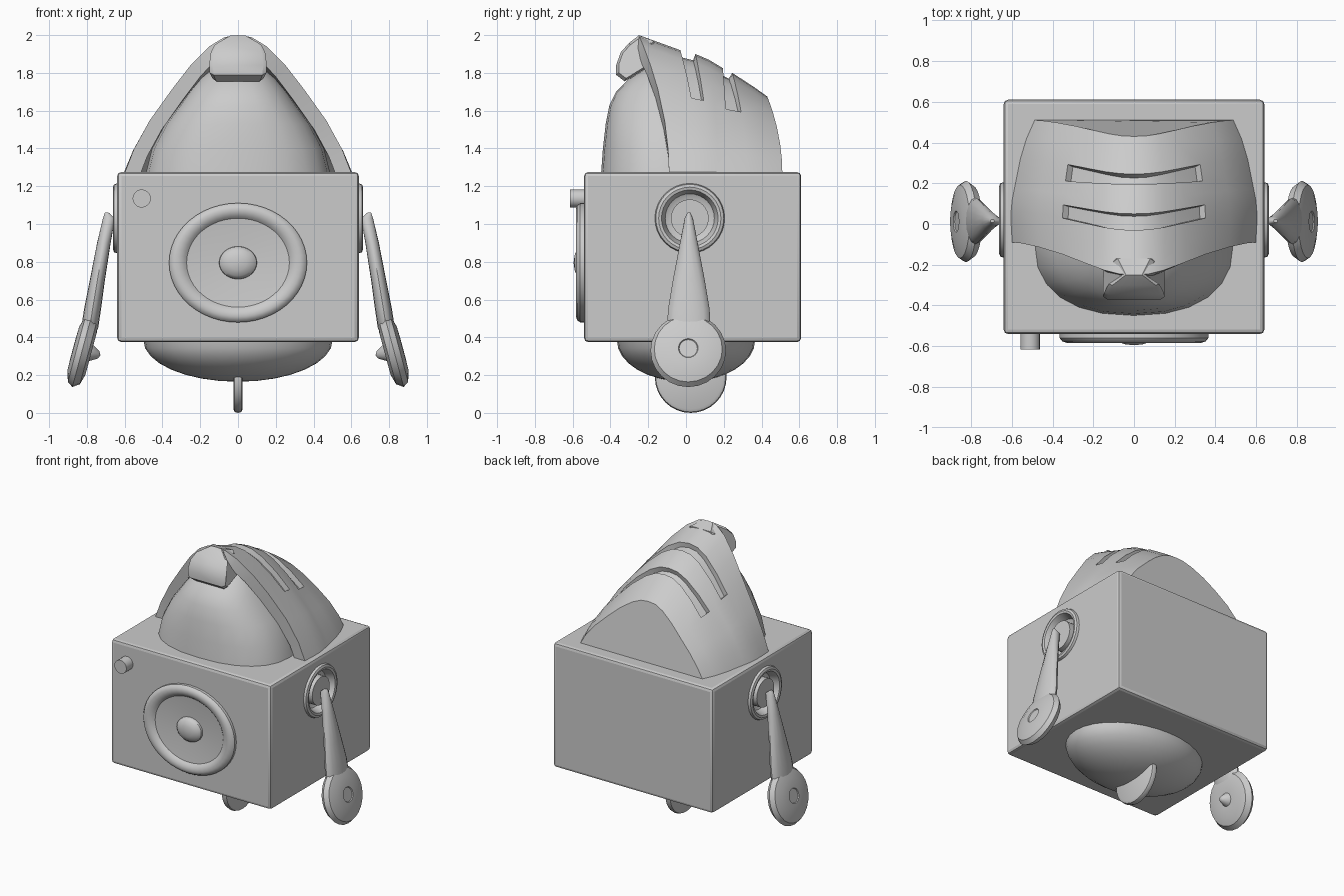
import bpy, bmesh
from math import sin, cos, pi, radians
from mathutils import Matrix, Vector

if "Cube" in bpy.data.objects:
    bpy.data.objects.remove(bpy.data.objects["Cube"])

grey = bpy.data.materials.new("plain grey")
grey.use_nodes = True
COLOUR = (0.6, 0.6, 0.6, 1)
grey.diffuse_color = COLOUR
grey.node_tree.nodes["Principled BSDF"].inputs["Base Color"].default_value = COLOUR


def activate(obj):
    bpy.ops.object.select_all(action='DESELECT')
    obj.select_set(True)
    bpy.context.view_layer.objects.active = obj


def apply_modifier(obj, kind, **settings):
    activate(obj)
    mod = obj.modifiers.new(kind.title(), kind)
    for key, value in settings.items():
        setattr(mod, key, value)
    bpy.ops.object.modifier_apply(modifier=mod.name)


def smooth(obj, angle=35):
    activate(obj)
    bpy.ops.object.shade_smooth_by_angle(angle=radians(angle))


def finish(name, bm, matrix=Matrix()):
    bmesh.ops.remove_doubles(bm, verts=bm.verts, dist=0.0005)
    bmesh.ops.transform(bm, matrix=matrix, verts=bm.verts)
    bmesh.ops.recalc_face_normals(bm, faces=bm.faces)
    mesh = bpy.data.meshes.new(name)
    bm.to_mesh(mesh)
    bm.free()
    obj = bpy.data.objects.new(name, mesh)
    bpy.context.collection.objects.link(obj)
    mesh.materials.append(grey)
    smooth(obj)
    return obj


def loft(name, rings, matrix=Matrix()):
    """Skin a list of closed rings and cap both ends."""
    bm = bmesh.new()
    loops = [[bm.verts.new(p) for p in ring] for ring in rings]
    n = len(loops[0])
    for a, b in zip(loops, loops[1:]):
        for i in range(n):
            j = (i + 1) % n
            bm.faces.new((a[i], a[j], b[j], b[i]))
    bm.faces.new(loops[0])
    bm.faces.new(loops[-1])
    return finish(name, bm, matrix)


def oval(cx, cy, z, rx, ry, n=24, power=1.0):
    ring = []
    for i in range(n):
        c, s = cos(2 * pi * i / n), sin(2 * pi * i / n)
        ring.append((cx + rx * (abs(c) ** power) * (1 if c > 0 else -1),
                     cy + ry * (abs(s) ** power) * (1 if s > 0 else -1), z))
    return ring


def lathe(name, profile, matrix, n=32):
    """Turn (radius, height) points about the local z axis."""
    return loft(name, [oval(0, 0, h, max(r, 0.0002), max(r, 0.0002), n)
                       for r, h in profile], matrix)


def facing(x, y, z, axis):
    turn = Vector(axis).to_track_quat('Z', 'Y').to_matrix().to_4x4()
    return Matrix.Translation((x, y, z)) @ turn


# Body box with softened edges and a round recess on each side
bm = bmesh.new()
bmesh.ops.create_cube(bm, size=1)
body = finish("body_box", bm, Matrix.Translation((0, 0.035, 0.825))
              @ Matrix.Diagonal((1.28, 1.15, 0.9, 1)))
apply_modifier(body, 'BEVEL', width=0.022, segments=2)
for side in (1, -1):
    cutter = lathe("socket_cutter", [(0.15, -0.06), (0.15, 0.1)],
                   facing(side * 0.64, 0.02, 1.03, (side, 0, 0)))
    cutter.hide_render = True
    apply_modifier(body, 'BOOLEAN', object=cutter, operation='DIFFERENCE')
    bpy.data.objects.remove(cutter)
smooth(body)

# Oval speaker: rounded rim, shallow dish and centre dome
rim = [(0.365, -0.01), (0.365, 0.02), (0.352, 0.036), (0.33, 0.043),
       (0.305, 0.04), (0.285, 0.03), (0.272, 0.018)]
dish = [(0.2, 0.011), (0.1, 0.006)]
dome = [(0.098, 0.02), (0.08, 0.038), (0.045, 0.05), (0, 0.055)]
lathe("front_speaker", rim + dish + dome,
      Matrix.Translation((0, -0.54, 0.795)) @ Matrix.Diagonal((1, 1, 0.865, 1))
      @ facing(0, 0, 0, (0, -1, 0)), 48)

# Small knob
lathe("front_knob", [(0.048, -0.01), (0.048, 0.075)],
      facing(-0.51, -0.54, 1.135, (0, -1, 0)), 20)

# Face dome, lower bowl
loft("face_dome", [oval(0, -0.1, z, w, d, 24, 0.85) for z, w, d in (
    (1.26, 0.49, 0.35), (1.4, 0.455, 0.34), (1.53, 0.385, 0.325),
    (1.63, 0.31, 0.305), (1.7, 0.26, 0.27), (1.77, 0.2, 0.2),
    (1.82, 0.14, 0.12), (1.84, 0.05, 0.04))])
loft("lower_bowl", [oval(0, 0, 0.385 - 0.22 * sin(t), 0.5 * cos(t) + 0.001,
                         0.365 * cos(t) + 0.001, 32)
                    for t in [i * pi / 16 for i in range(9)]])

# Hood: arches from front to back (crest y, foot y, half width, height)
half_arch = [(1, 0), (0.92, 0.17), (0.78, 0.38), (0.58, 0.61), (0.42, 0.78),
             (0.25, 0.92), (0.12, 0.985)]
arch = half_arch + [(0, 1)] + [(-x, z) for x, z in reversed(half_arch)]
stations = [(-0.25, -0.09, 0.6, 0.73), (-0.14, 0.0, 0.605, 0.69),
            (-0.03, 0.064, 0.605, 0.65), (0.05, 0.12, 0.6, 0.63),
            (0.12, 0.17, 0.59, 0.6), (0.195, 0.22, 0.58, 0.555),
            (0.245, 0.32, 0.56, 0.53), (0.36, 0.42, 0.53, 0.455),
            (0.43, 0.51, 0.49, 0.405)]
bm = bmesh.new()
grid = [[bm.verts.new((w * x, foot + (crest - foot) * z * z, 1.27 + h * z))
         for x, z in arch] for crest, foot, w, h in stations]
slots = {2: [], 5: []}
for s, (a, b) in enumerate(zip(grid, grid[1:])):
    for i in range(len(arch) - 1):
        face = bm.faces.new((a[i], a[i + 1], b[i + 1], b[i]))
        if s in slots and 3 <= i < len(arch) - 4:
            slots[s].append(face)
bm.faces.new(grid[-1])
bmesh.ops.recalc_face_normals(bm, faces=bm.faces)
if sum(f.normal.z for f in bm.faces) < 0:
    bmesh.ops.reverse_faces(bm, faces=bm.faces)
for faces in slots.values():
    bmesh.ops.inset_region(bm, faces=faces, thickness=0.004, depth=-0.035)
hood = finish("hood", bm)
apply_modifier(hood, 'SOLIDIFY', thickness=0.08, offset=-1)
smooth(hood)

# Curled front tip of the hood (y, z, half width)
tip = [(-0.17, 1.97, 0.1), (-0.25, 1.998, 0.06), (-0.3, 1.96, 0.125),
       (-0.345, 1.91, 0.145), (-0.37, 1.84, 0.152), (-0.37, 1.79, 0.15),
       (-0.325, 1.755, 0.135), (-0.22, 1.82, 0.15), (-0.17, 1.85, 0.15)]
mid = Vector((-0.27, 1.87))


def tip_ring(side, inset):
    ring = []
    for y, z, w in tip:
        p = Vector((y, z)).lerp(mid, inset)
        ring.append((side * (w - 0.02 * (inset == 0)), p.x, p.y))
    return ring


loft("hood_tip", [tip_ring(-1, 0.14), tip_ring(-1, 0),
                  tip_ring(1, 0), tip_ring(1, 0.14)])

# Arms: socket, tapered arm and tilted paddle on each side
paddle = [(0, -0.1), (0.02, -0.09), (0.045, -0.048), (0.12, -0.05),
          (0.175, -0.035), (0.2, 0), (0.18, 0.03), (0.12, 0.048),
          (0.052, 0.05), (0.048, 0.044), (0, 0.044)]
for side, word in ((1, "left"), (-1, "right")):
    lathe(word + "_socket", [(0.1, -0.055), (0.13, -0.04), (0.142, 0),
                             (0.15, 0.018), (0.165, 0.022), (0.18, 0.016),
                             (0.185, 0), (0.185, -0.01), (0.15, -0.06)],
          facing(side * 0.64, 0.02, 1.03, (side, 0, 0)))
    lathe(word + "_pivot", [(0.1, -0.06), (0.1, 0.01)],
          facing(side * 0.64, 0.02, 1.03, (side, 0, 0)))
    loft(word + "_arm", [oval(side * cx, 0.015, z, rx, ry, 16)
                         for z, cx, rx, ry in (
        (1.06, 0.695, 0.01, 0.008), (1.03, 0.683, 0.032, 0.022),
        (0.9, 0.71, 0.036, 0.047), (0.7, 0.745, 0.04, 0.085),
        (0.55, 0.77, 0.045, 0.11), (0.45, 0.785, 0.045, 0.115),
        (0.36, 0.81, 0.03, 0.1))])
    lathe(word + "_paddle", paddle,
          facing(side * 0.825, 0.012, 0.33, (side, 0, 0.27)), 24)

# Thin keel disc with its stem under the bowl
lathe("keel_disc", [(0.17, -0.025), (0.185, -0.018), (0.19, 0),
                    (0.185, 0.018), (0.17, 0.025)],
      facing(0, 0.025, 0.19, (1, 0, 0)))
loft("keel_stem", [oval(0, 0.025, z, 0.022, r, 16)
                   for z, r in ((0.2, 0.15), (0.4, 0.1))])
